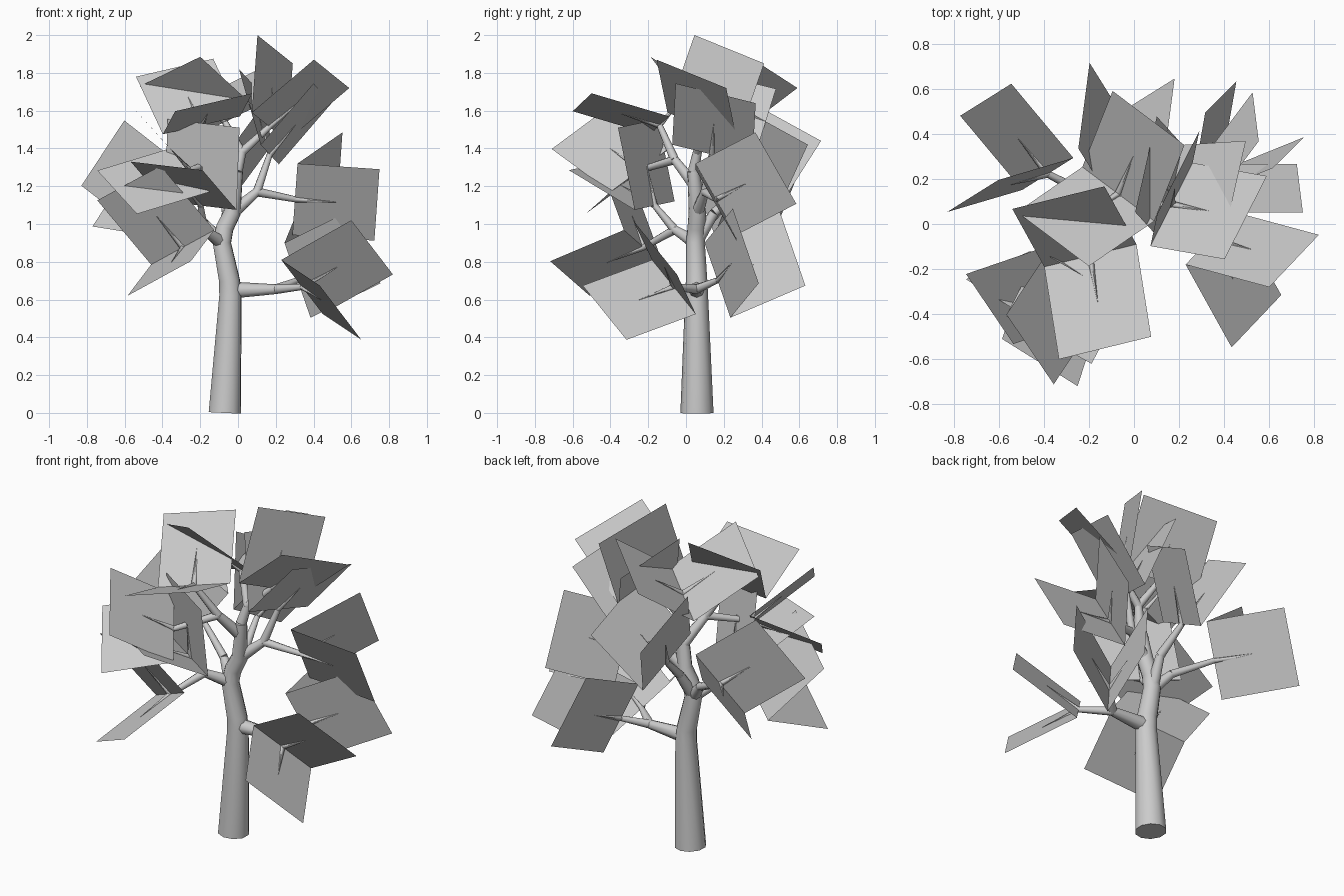
import bpy, bmesh
from mathutils import Vector as V

if "Cube" in bpy.data.objects:
    bpy.data.objects.remove(bpy.data.objects["Cube"])


def leaf_pair(n, p, q, ua, ub):
    """Two square leaf cards hinged on edge p-q, spreading along ua and ub."""
    p, q, ua, ub = V(p), V(q), V(ua), V(ub)
    bm = bmesh.new()
    a, b = bm.verts.new(p), bm.verts.new(q)
    for u in (ua, ub):
        bm.faces.new([a, b, bm.verts.new(q + u), bm.verts.new(p + u)])
    mesh = bpy.data.meshes.new(f"leaf_cards_{n}")
    bm.to_mesh(mesh)
    bm.free()
    bpy.context.collection.objects.link(bpy.data.objects.new(f"leaf_cards_{n}", mesh))


def limb(name, splines, sides_res=2):
    """Tapered round tubes; each spline is a list of (point, radius)."""
    cu = bpy.data.curves.new(name, 'CURVE')
    cu.dimensions = '3D'
    cu.bevel_depth = 1.0
    cu.bevel_resolution = sides_res
    cu.use_fill_caps = True
    for pts in splines:
        sp = cu.splines.new('POLY')
        sp.points.add(len(pts) - 1)
        for cp, (co, r) in zip(sp.points, pts):
            cp.co = (*co, 1)
            cp.radius = r
        sp.use_smooth = True
    ob = bpy.data.objects.new(name, cu)
    bpy.context.collection.objects.link(ob)


# Leaf cards: hinge ends, then the two spreading directions
cards = {
    "low_right_front": ((.229, -.18, .81), (.449, .052, .523), (.204, -.367, -.136), (.371, -.10, .21)),
    "low_right_back": ((.246, .098, .90), (.384, .235, .504), (.37, .15, .182), (.07, .397, .17)),
    "mid_right": ((.315, .05, 1.32), (.288, .267, .942), (.434, 0, -.03), (.238, .317, .165)),
    "top_right": ((.073, -.098, 1.59), (.26, .271, 1.44), (.329, -.058, .28), (.03, .143, .41)),
    "high_right": ((.12, -.073, 1.42), (.216, .351, 1.316), (.28, .018, .324), (-.115, .126, .40)),
    "top_back": ((-.229, .253, 1.463), (.09, .013, 1.618), (.134, .337, .257), (-.29, -.20, .267)),
    "mid_back": ((-.06, .495, 1.093), (-.11, .115, 1.302), (-.137, .22, .347), (.24, .15, .327)),
    "top_front": ((.011, -.09, 1.57), (-.398, -.19, 1.475), (.065, -.41, .122), (-.142, .257, .305)),
    "mid_front": ((-.008, -.272, 1.075), (-.388, -.06, 1.12), (-.18, -.348, .21), (.016, -.088, .435)),
    "high_left_front": ((-.15, -.40, 1.17), (-.36, -.09, 1.40), (-.385, -.132, -.117), (-.206, -.311, .227)),
    "left_back": ((-.496, .151, .943), (-.269, .293, 1.288), (-.275, .329, .044), (-.333, -.098, .26)),
    "low_left_front": ((-.46, -.12, .785), (-.125, -.329, .968), (-.125, -.39, -.165), (-.285, -.125, .34)),
}
mid, spikes = {}, []
for n, (p, q, ua, ub) in cards.items():
    leaf_pair(n, p, q, ua, ub)
    mid[n] = m = (V(p) + V(q)) / 2
    for u in (ua, ub):
        spikes.append([(m, .017), (m + V(u) * .5, .001)])

# Trunk
t0, t1, t2 = (-.07, .058, 0), (-.038, .056, .65), (-.085, .05, .90)
t3, t4 = (-.03, .06, 1.06), (-.005, .04, 1.28)
limb("trunk", [[(t0, .088), ((-.04, .056, .62), .061), ((-.045, .056, .70), .057),
                (t2, .05), ((-.07, .056, .98), .048), (t3, .046), (t4, .032)]], 3)

# Branches from the trunk to each leaf hinge
r, l = (.2, .056, .655), (-.18, -.06, .97)
k, u, f = (.10, .10, 1.17), (.02, .06, 1.38), (-.09, -.06, 1.34)
b = (-.17, .11, 1.0)
forks = [
    (t1, .045, r, .026, ("low_right_front", "low_right_back")),
    (t3, .036, k, .024, ("mid_right", "high_right")),
    (t4, .03, u, .024, ("top_right", "top_back")),
    ((-.02, .05, 1.2), .034, f, .024, ("top_front", "high_left_front")),
    (t2, .038, l, .024, ("mid_front", "low_left_front")),
    (t2, .038, b, .024, ("left_back",)),
    (t2, .038, (-.06, .15, 1.06), .026, ("mid_back",)),
]
splines = []
for start, r0, fork, r1, tips in forks:
    splines.append([(start, r0), (fork, r1)])
    splines += [[(fork, r1), (mid[t], .016)] for t in tips]
limb("branches", splines)

# Pointed twigs carrying the cards
limb("twigs", spikes, 0)
